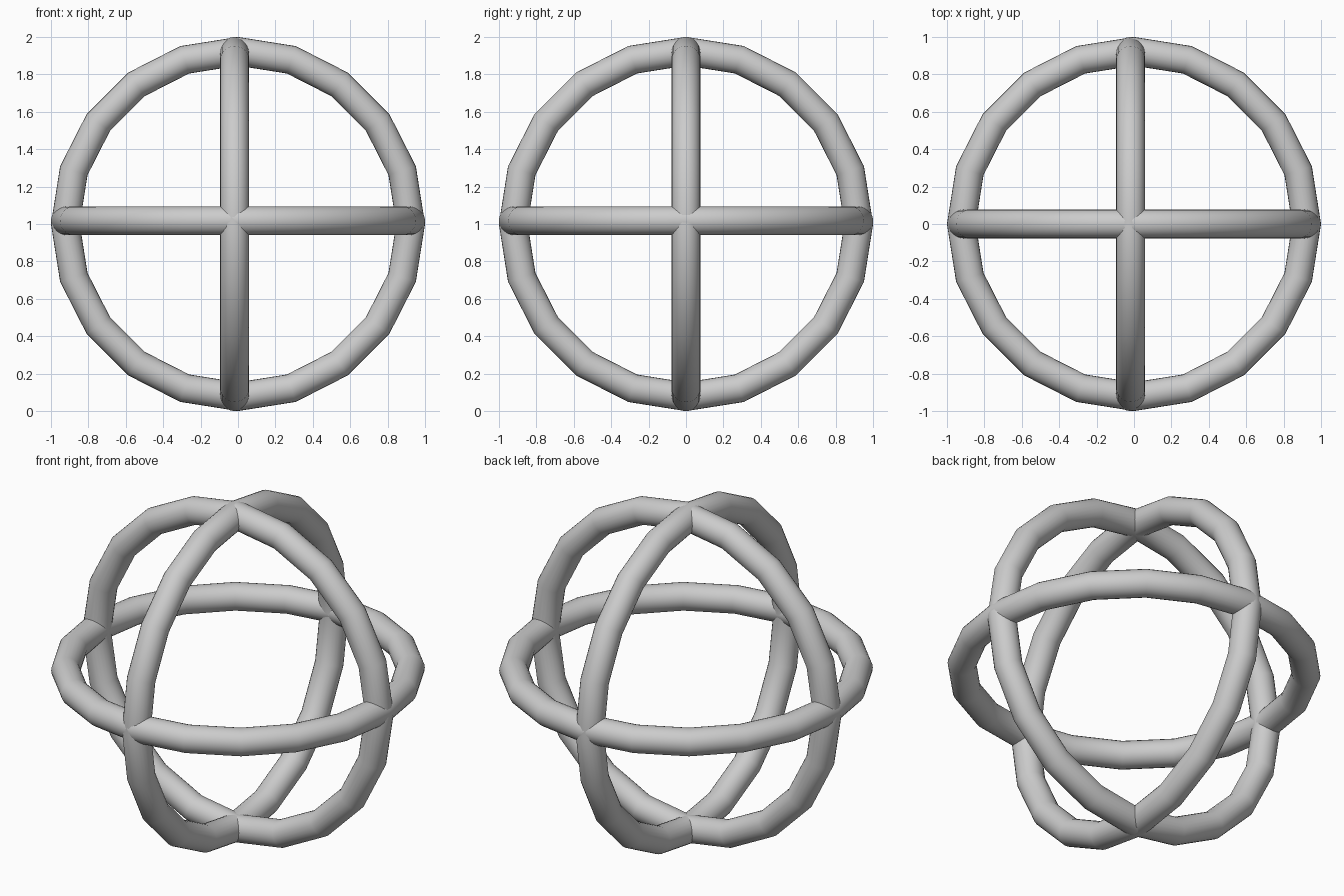
import bpy, math

if "Cube" in bpy.data.objects:
    bpy.data.objects.remove(bpy.data.objects["Cube"])

MAJOR, MINOR = 0.923, 0.077


def ring(name, location, rotation):
    """One 20-segment hoop with a smooth round tube."""
    bpy.ops.mesh.primitive_torus_add(
        major_radius=MAJOR, minor_radius=MINOR,
        major_segments=20, minor_segments=24,
        location=location, rotation=rotation)
    obj = bpy.context.object
    obj.name = name
    bpy.ops.object.shade_smooth_by_angle(angle=math.radians(30))
    return obj


# Three mutually perpendicular hoops, slightly offset along their axes
q = math.pi / 2
ring("horizontal_ring", (0, 0, 1.017), (0, 0, 0))
ring("front_ring", (0, 0, 1), (q, 0, 0))
ring("side_ring", (-0.018, 0, 1), (0, q, 0))
